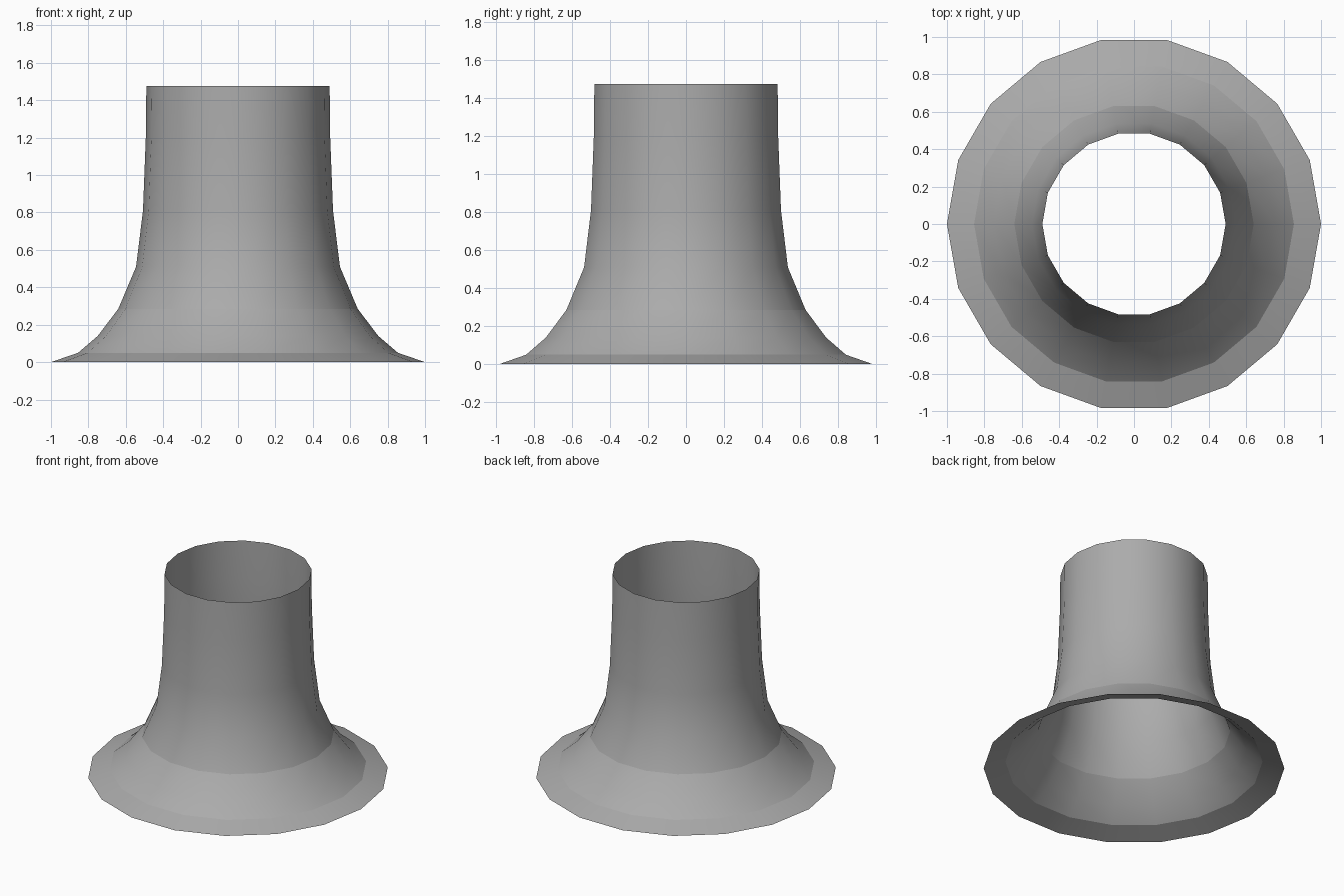
import bpy, bmesh, math

if "Cube" in bpy.data.objects:
    bpy.data.objects.remove(bpy.data.objects["Cube"])

SIDES = 18
# radius, height from the flared base rim up to the open top
PROFILE = [(1.0, 0.0), (0.855, 0.05), (0.75, 0.14), (0.64, 0.285),
           (0.545, 0.51), (0.508, 0.81), (0.493, 1.2), (0.49, 1.476)]
CREASED_RINGS = {1, 3}

bm = bmesh.new()

# Rings of the open, single-walled flared tube
rings = []
for r, z in PROFILE:
    rings.append([bm.verts.new((r * math.cos(math.tau * i / SIDES),
                                r * math.sin(math.tau * i / SIDES), z))
                  for i in range(SIDES)])

# Smooth wall between neighbouring rings
for low, high in zip(rings, rings[1:]):
    for i in range(SIDES):
        j = (i + 1) % SIDES
        bm.faces.new((low[i], low[j], high[j], high[i])).smooth = True

# Hard shading breaks on the flare
for k in CREASED_RINGS:
    for i in range(SIDES):
        bm.edges.get((rings[k][i], rings[k][(i + 1) % SIDES])).smooth = False

mesh = bpy.data.meshes.new("flared_tube")
bm.to_mesh(mesh)
bm.free()
tube = bpy.data.objects.new("flared_tube", mesh)
bpy.context.collection.objects.link(tube)

# Mid-grey finish
grey = bpy.data.materials.new("mid_grey")
grey.diffuse_color = (0.41, 0.41, 0.41, 1.0)
grey.use_nodes = True
grey.node_tree.nodes["Principled BSDF"].inputs["Base Color"].default_value = grey.diffuse_color
mesh.materials.append(grey)
